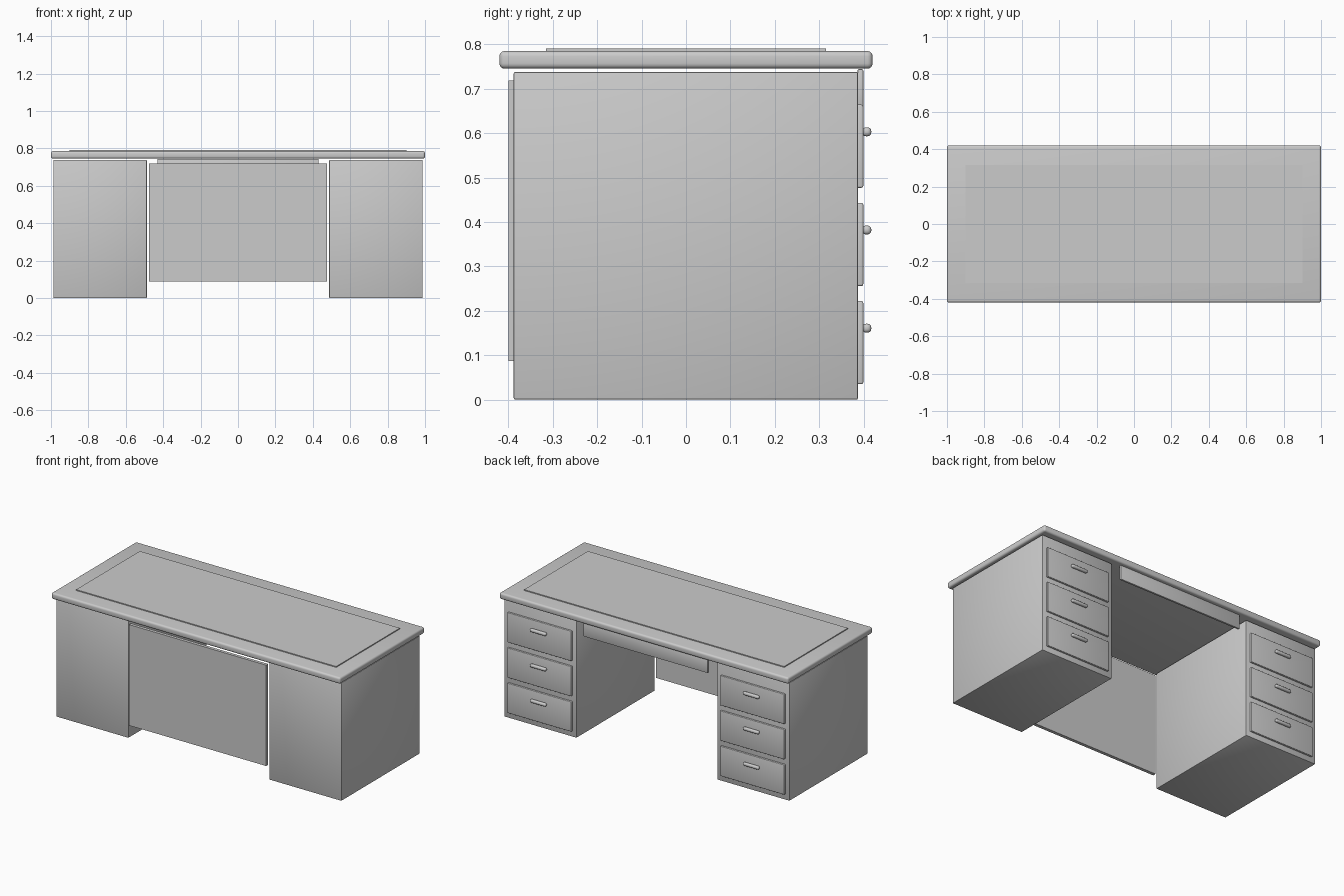
import bpy, math

if "Cube" in bpy.data.objects:
    bpy.data.objects.remove(bpy.data.objects["Cube"])

grey = bpy.data.materials.new("plain_grey")
grey.diffuse_color = (0.6, 0.6, 0.6, 1)
grey.use_nodes = True
grey.node_tree.nodes["Principled BSDF"].inputs["Base Color"].default_value = grey.diffuse_color


def box(name, x, y, z, bevel=0.0, segments=3):
    """Box from (min, max) ranges, optionally with rounded edges."""
    bpy.ops.mesh.primitive_cube_add(size=1, location=[sum(r) / 2 for r in (x, y, z)])
    ob = bpy.context.object
    ob.name = name
    ob.scale = [r[1] - r[0] for r in (x, y, z)]
    bpy.ops.object.transform_apply(location=False, rotation=False, scale=True)
    ob.data.materials.append(grey)
    if bevel:
        mod = ob.modifiers.new("rounded", 'BEVEL')
        mod.width = bevel
        mod.segments = segments
        mod.limit_method = 'NONE'
        bpy.ops.object.modifier_apply(modifier=mod.name)
        bpy.ops.object.shade_smooth_by_angle(angle=math.radians(40))
    return ob


# Desktop and raised writing surface
box("desktop", (-1, 1), (-0.42, 0.42), (0.745, 0.785), 0.012, 4)
box("writing_surface", (-0.9, 0.9), (-0.315, 0.315), (0.78, 0.791))

# Two pedestals, each with three drawers and bar handles on the +y side
for side, sx in (("left", -1), ("right", 1)):
    cx = sx * 0.737
    box(side + "_pedestal", (cx - 0.25, cx + 0.25), (-0.388, 0.387), (0, 0.738), 0.004, 2)
    for i in range(3):
        z = 0.035 + i * 0.221
        box(f"{side}_drawer_{i + 1}", (cx - 0.222, cx + 0.222), (0.383, 0.399),
            (z, z + 0.187), 0.004)
        box(f"{side}_handle_{i + 1}", (cx - 0.055, cx + 0.055), (0.397, 0.417),
            (z + 0.116, z + 0.136), 0.008)

# Shallow centre drawer front and front modesty panel
box("centre_drawer", (-0.43, 0.43), (0.386, 0.399), (0.655, 0.744), 0.003, 2)
box("modesty_panel", (-0.475, 0.475), (-0.40, -0.38), (0.087, 0.718))
